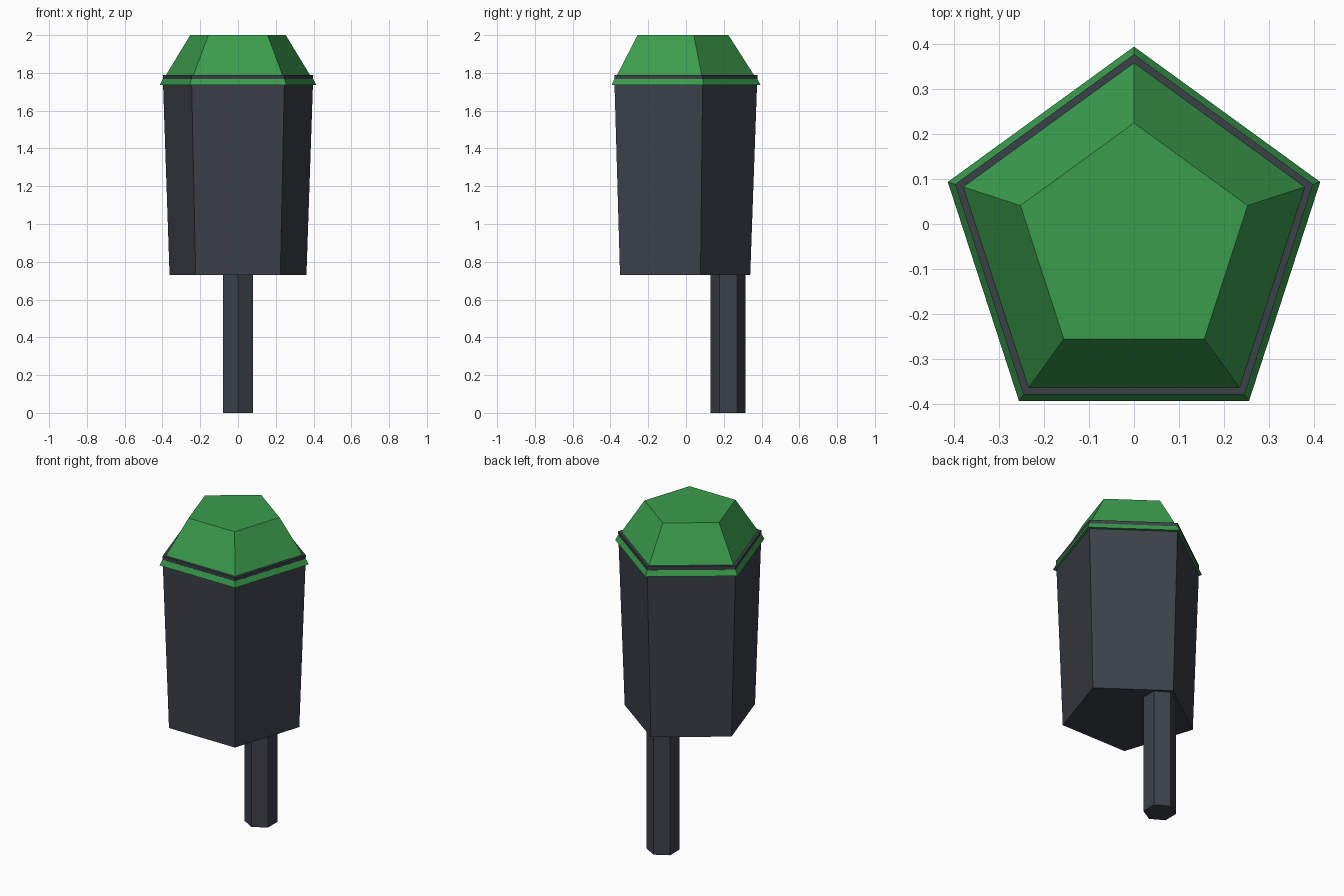
import bpy, bmesh
from math import sin, cos, pi

if "Cube" in bpy.data.objects:
    bpy.data.objects.remove(bpy.data.objects["Cube"], do_unlink=True)


def material(name, rgb):
    m = bpy.data.materials.new(name)
    m.use_nodes = True
    m.diffuse_color = (*rgb, 1)
    m.node_tree.nodes["Principled BSDF"].inputs["Base Color"].default_value = (*rgb, 1)
    return m


green = material("leaf green", (0.042, 0.335, 0.073))
slate = material("dark slate", (0.044, 0.053, 0.066))


def prism(name, sides, center_y, profile, mat):
    """Flat-sided solid with a corner facing the back, from (radius, height) rings."""
    bm = bmesh.new()
    rings = []
    for radius, z in profile:
        angles = [pi / 2 + 2 * pi * i / sides for i in range(sides)]
        rings.append([bm.verts.new((radius * cos(a), center_y + radius * sin(a), z))
                      for a in angles])
    for low, high in zip(rings, rings[1:]):
        for i in range(sides):
            j = (i + 1) % sides
            bm.faces.new((low[i], low[j], high[j], high[i]))
    bm.faces.new(rings[0][::-1])
    bm.faces.new(rings[-1])
    mesh = bpy.data.meshes.new(name)
    bm.to_mesh(mesh)
    bm.free()
    mesh.materials.append(mat)
    obj = bpy.data.objects.new(name, mesh)
    bpy.context.collection.objects.link(obj)
    return obj


AXIS_Y = -0.041

# Tapered five-sided body, its rim showing above the band
prism("body", 5, AXIS_Y, [(0.381, 0.73), (0.419, 1.79)], slate)

# Flared band around the top of the body
prism("band", 5, AXIS_Y, [(0.436, 1.735), (0.419, 1.768)], green)

# Sloped cap with a flat top
prism("cap", 5, AXIS_Y, [(0.403, 1.785), (0.266, 2.0)], green)

# Six-sided handle set towards the back
prism("handle", 6, 0.2225, [(0.0925, 0.0), (0.0925, 0.74)], slate)
